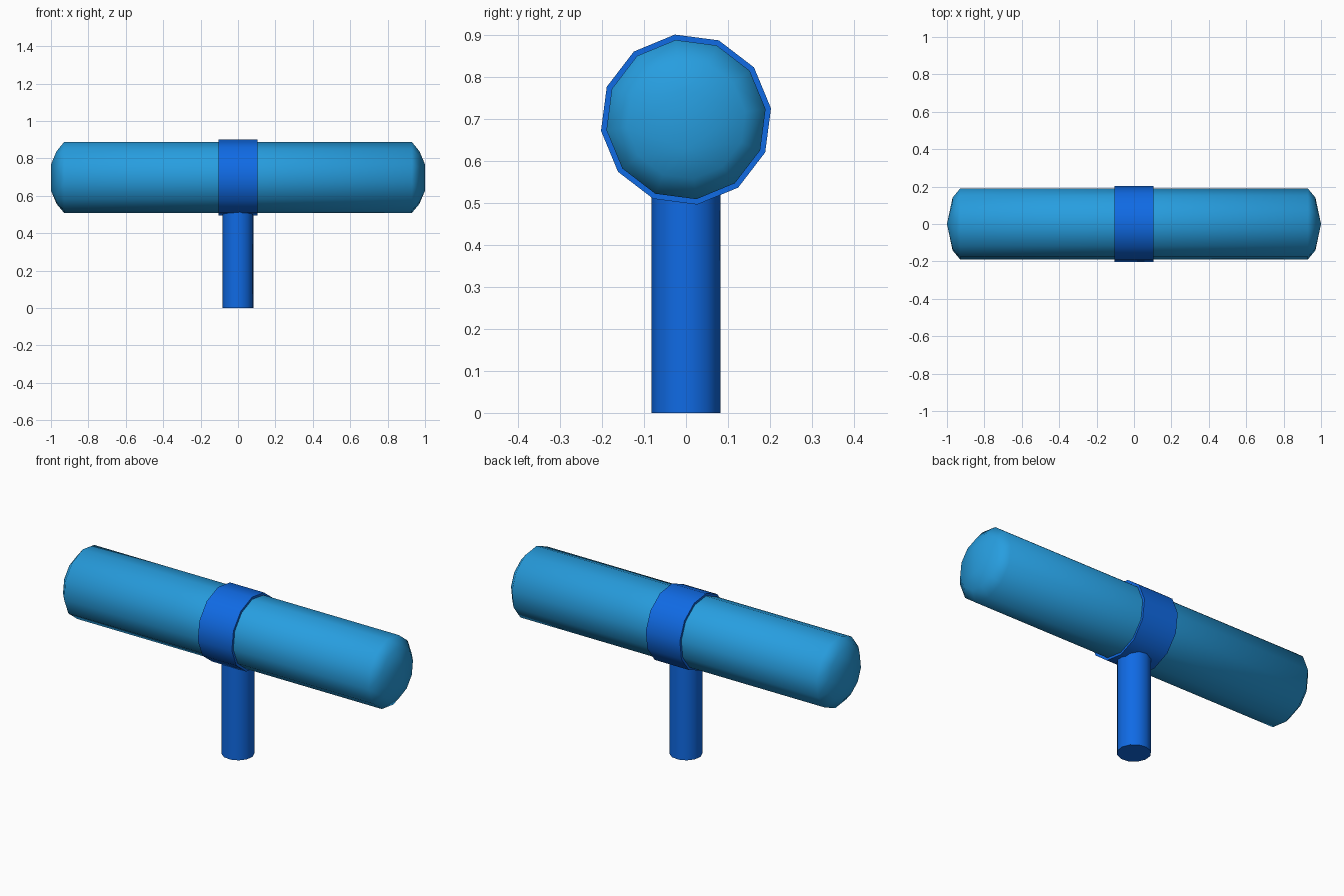
import bpy, bmesh, math

if "Cube" in bpy.data.objects:
    bpy.data.objects.remove(bpy.data.objects["Cube"])

CZ = 0.698          # height of the tube axis
SIDES = 12
TURN = math.radians(7.5)


def material(name, rgb):
    m = bpy.data.materials.new(name)
    m.diffuse_color = (*rgb, 1.0)
    m.use_nodes = True
    m.node_tree.nodes["Principled BSDF"].inputs["Base Color"].default_value = m.diffuse_color
    return m


light_blue = material("light_blue", (0.02, 0.34, 0.74))
deep_blue = material("deep_blue", (0.005, 0.145, 0.78))


def circle(r):
    return [(r * math.cos(TURN + i * math.tau / SIDES),
             r * math.sin(TURN + i * math.tau / SIDES)) for i in range(SIDES)]


def hull_object(name, points, mat, angle):
    """Convex solid around the points, smooth below the given edge angle."""
    bm = bmesh.new()
    for p in points:
        bm.verts.new(p)
    bmesh.ops.convex_hull(bm, input=bm.verts[:])
    bmesh.ops.dissolve_limit(bm, angle_limit=0.01, verts=bm.verts[:], edges=bm.edges[:])
    bmesh.ops.recalc_face_normals(bm, faces=bm.faces[:])
    me = bpy.data.meshes.new(name)
    bm.to_mesh(me)
    bm.free()
    me.materials.append(mat)
    ob = bpy.data.objects.new(name, me)
    bpy.context.collection.objects.link(ob)
    bpy.ops.object.select_all(action='DESELECT')
    ob.select_set(True)
    bpy.context.view_layer.objects.active = ob
    bpy.ops.object.shade_smooth_by_angle(angle=math.radians(angle))
    return ob


def x_rings(profile):
    return [(s * x, y, CZ + z) for s in (-1, 1) for x, r in profile for y, z in circle(r)]


# long tube with domed ends that finish in a short upright ridge
ridge = [(s, 0, CZ + dz) for s in (-1, 1) for dz in (-0.07, 0.07)]
hull_object("long_tube", x_rings([(0.93, 0.191), (0.97, 0.142)]) + ridge, light_blue, 60)

# collar around the middle
hull_object("middle_collar", x_rings([(0.104, 0.204)]), deep_blue, 50)

# upright post, reaching into the collar
hull_object("post", [(x, y, z) for z in (0, 0.56) for x, y in circle(0.083)], deep_blue, 50)
